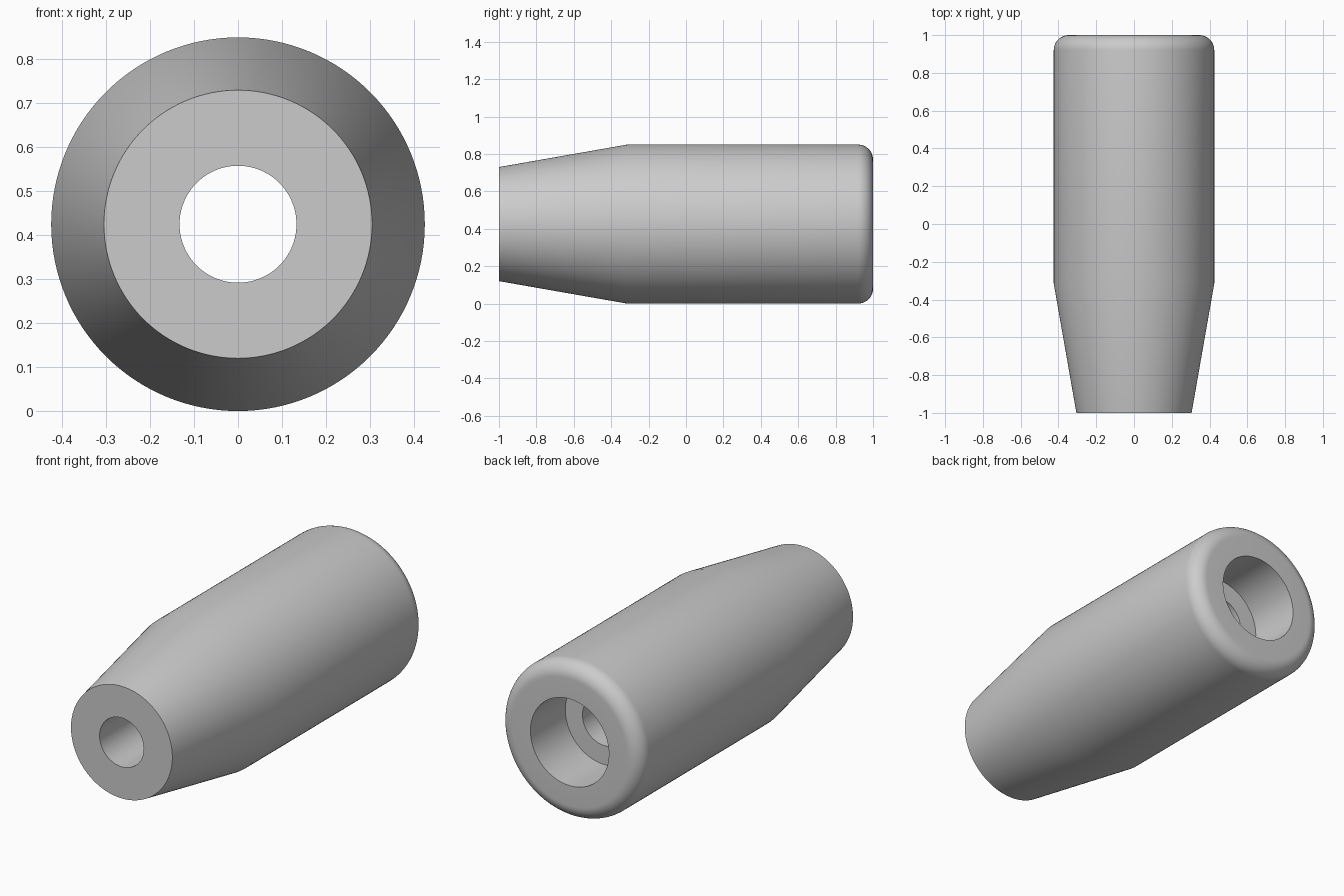
import bpy
import bmesh
import math
from mathutils import Matrix, Vector

cube = bpy.data.objects.get("Cube")
if cube:
    bpy.data.objects.remove(cube, do_unlink=True)

RADIUS = 0.425      # outer body
NOSE = 0.305        # front end of the taper
BORE = 0.133        # through hole
POCKET = 0.236      # wider recess at the back
FILLET = 0.08
SEGMENTS = 128

# Plain grey material
grey = bpy.data.materials.new("plain grey")
grey.use_nodes = True
colour = (0.6, 0.6, 0.6, 1)
grey.diffuse_color = colour
grey.node_tree.nodes["Principled BSDF"].inputs["Base Color"].default_value = colour

# Closed profile (radius, y): taper, body, rounded back edge, recess, bore
profile = [(BORE, -1), (NOSE, -1), (RADIUS, -0.315)]
for i in range(13):
    a = math.pi / 2 * i / 12
    profile.append((RADIUS - FILLET + FILLET * math.cos(a),
                    1 - FILLET + FILLET * math.sin(a)))
profile += [(POCKET, 1), (POCKET, 0.7), (BORE, 0.7)]

# Handle sleeve: spin the profile around the y axis
bm = bmesh.new()
verts = [bm.verts.new((r, y, 0)) for r, y in profile]
edges = [bm.edges.new((v, verts[(i + 1) % len(verts)])) for i, v in enumerate(verts)]
bmesh.ops.spin(bm, geom=verts + edges, cent=(0, 0, 0), axis=(0, 1, 0),
               angle=2 * math.pi, steps=SEGMENTS, use_merge=True)
bmesh.ops.remove_doubles(bm, verts=bm.verts, dist=1e-5)
bmesh.ops.recalc_face_normals(bm, faces=bm.faces)
bmesh.ops.transform(bm, matrix=Matrix.Translation(Vector((0, 0, RADIUS))), verts=bm.verts)

mesh = bpy.data.meshes.new("handle_sleeve")
bm.to_mesh(mesh)
bm.free()
mesh.materials.append(grey)
sleeve = bpy.data.objects.new("handle_sleeve", mesh)
bpy.context.collection.objects.link(sleeve)

# Smooth round surfaces, crisp rims and taper line
bpy.ops.object.select_all(action='DESELECT')
sleeve.select_set(True)
bpy.context.view_layer.objects.active = sleeve
bpy.ops.object.shade_smooth_by_angle(angle=math.radians(30))
